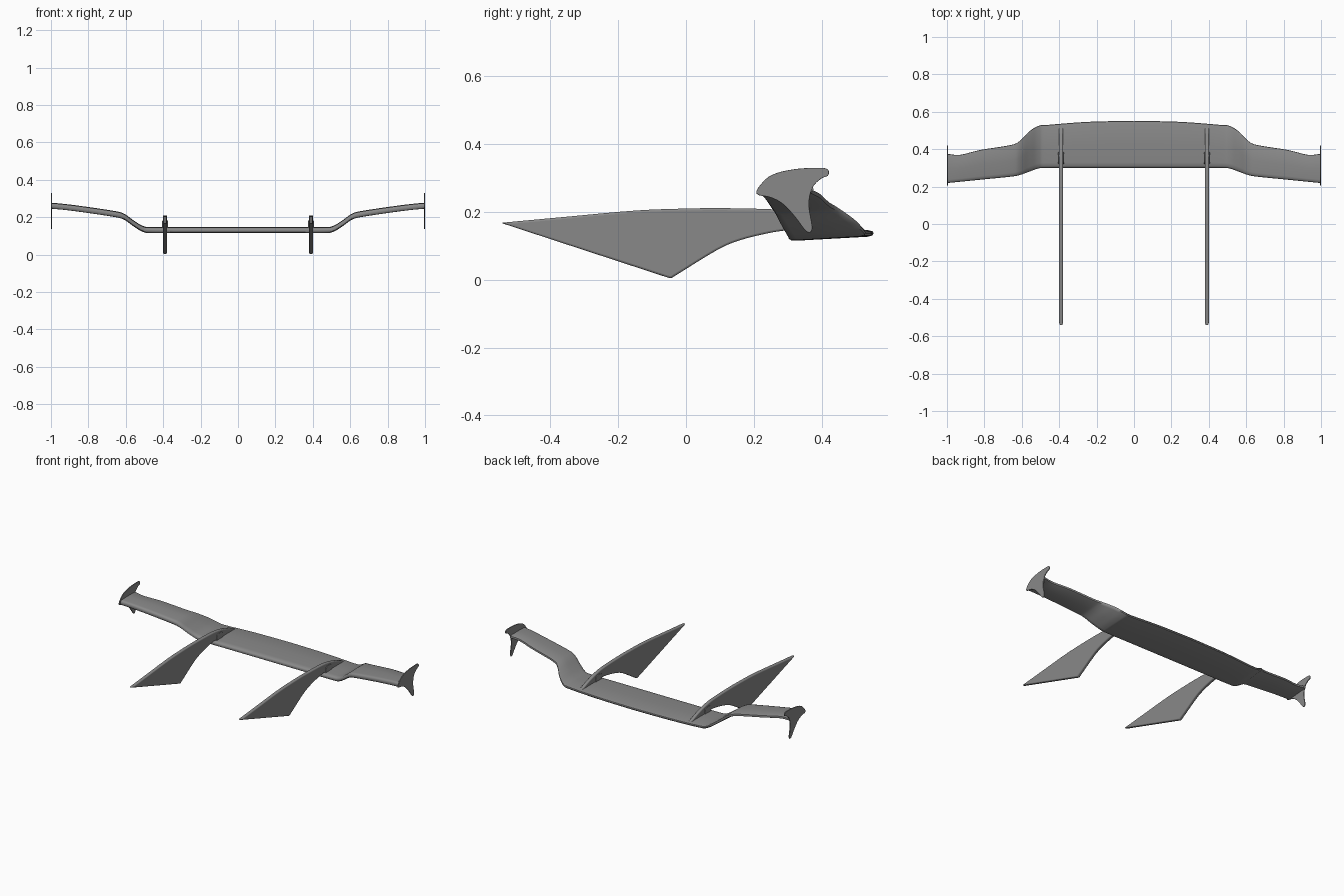
import bpy, bmesh
from mathutils import Vector

cube = bpy.data.objects.get("Cube")
if cube:
    bpy.data.objects.remove(cube, do_unlink=True)

grey = bpy.data.materials.new("mid_grey")
grey.use_nodes = True
colour = (0.25, 0.25, 0.25, 1)
grey.diffuse_color = colour
grey.node_tree.nodes["Principled BSDF"].inputs["Base Color"].default_value = colour


def finish(name, bm, bevel=0.0):
    bmesh.ops.recalc_face_normals(bm, faces=bm.faces)
    mesh = bpy.data.meshes.new(name)
    bm.to_mesh(mesh)
    bm.free()
    obj = bpy.data.objects.new(name, mesh)
    bpy.context.collection.objects.link(obj)
    mesh.materials.append(grey)
    if bevel:
        mod = obj.modifiers.new("rounded_edges", "BEVEL")
        mod.width, mod.segments, mod.limit_method = bevel, 3, "ANGLE"
        mod.angle_limit = 0.8
    bpy.ops.object.select_all(action="DESELECT")
    bpy.context.view_layer.objects.active = obj
    obj.select_set(True)
    bpy.ops.object.shade_smooth_by_angle(angle=0.7)
    return obj


def spline(points, steps):
    """Smooth curve through the points, sampled evenly between each pair."""
    p = [Vector(q) for q in points]
    p = [2 * p[0] - p[1]] + p + [2 * p[-1] - p[-2]]
    out = []
    for a, b, c, d in zip(p, p[1:], p[2:], p[3:]):
        for i in range(steps):
            t = i / steps
            out.append(b + (c - a) * t / 2 + (2 * a - 5 * b + 4 * c - d) * t**2 / 2
                       + (3 * b - a - 3 * c + d) * t**3 / 2)
    return out + [p[-2]]


def plate(name, outline, x, width, bevel):
    """Flat part in the y-z plane, given thickness along x."""
    bm = bmesh.new()
    face = bm.faces.new([bm.verts.new((x - width / 2, q[0], q[1])) for q in outline])
    ext = bmesh.ops.extrude_face_region(bm, geom=[face])
    moved = [v for v in ext["geom"] if isinstance(v, bmesh.types.BMVert)]
    bmesh.ops.translate(bm, verts=moved, vec=(width, 0, 0))
    return finish(name, bm, bevel)


# Wing stations: x, leading y, trailing y, height
half = [(0, .30, .552, .13), (.25, .30, .546, .13), (.46, .30, .53, .13),
        (.51, .297, .525, .137), (.56, .28, .495, .167), (.61, .262, .445, .202),
        (.66, .253, .422, .216), (.82, .237, .396, .24), (.93, .226, .37, .254),
        (.998, .219, .375, .26)]
right = spline(half, 5)
stations = [(-s[0], *s[1:]) for s in reversed(right[1:])] + [tuple(s) for s in right]

# Aerofoil section: fraction of chord, height offset
section = [(0, 0), (.01, .008), (.04, .013), (.12, .015), (.5, .017), (.93, .016),
           (.99, .012), (1, .006), (.99, 0), (.93, -.004), (.5, -.01),
           (.12, -.015), (.04, -.014), (.01, -.009)]
bm = bmesh.new()
rings = [[bm.verts.new((x, a + (b - a) * t, z + h)) for t, h in section]
         for x, a, b, z in stations]
n = len(section)
for r, s in zip(rings, rings[1:]):
    for i in range(n):
        j = (i + 1) % n
        bm.faces.new((r[i], r[j], s[j], s[i]))
bm.faces.new(rings[0])
bm.faces.new(rings[-1])
finish("wing", bm)

# Side profiles (y, z)
arm_top = spline([(-.545, .167), (-.35, .185), (-.15, .203), (0, .209), (.12, .21),
                  (.27, .206), (.36, .196), (.45, .172), (.525, .142)], 4)
arm_low = spline([(.30, .146), (.24, .136), (.16, .116), (.09, .086),
                  (-.045, .003)], 4)
endplate = spline([(.365, .137), (.372, .155), (.362, .22), (.372, .27), (.398, .297),
                   (.418, .306), (.418, .323), (.395, .329), (.32, .325), (.255, .309),
                   (.22, .28), (.208, .252), (.25, .241), (.285, .222), (.32, .185),
                   (.35, .145), (.365, .137)], 4)[:-1]
saddle = spline([(.32, .14), (.325, .175), (.35, .183), (.378, .176), (.385, .14)], 3)

for side, s in (("right", -1), ("left", 1)):
    plate(side + "_support_arm", arm_top + [Vector((.5, .135))] + arm_low,
          s * .39, .022, .006)
    plate(side + "_arm_saddle", saddle, s * .39, .03, .003)
    plate(side + "_endplate", endplate, s * .997, .006, .0015)
